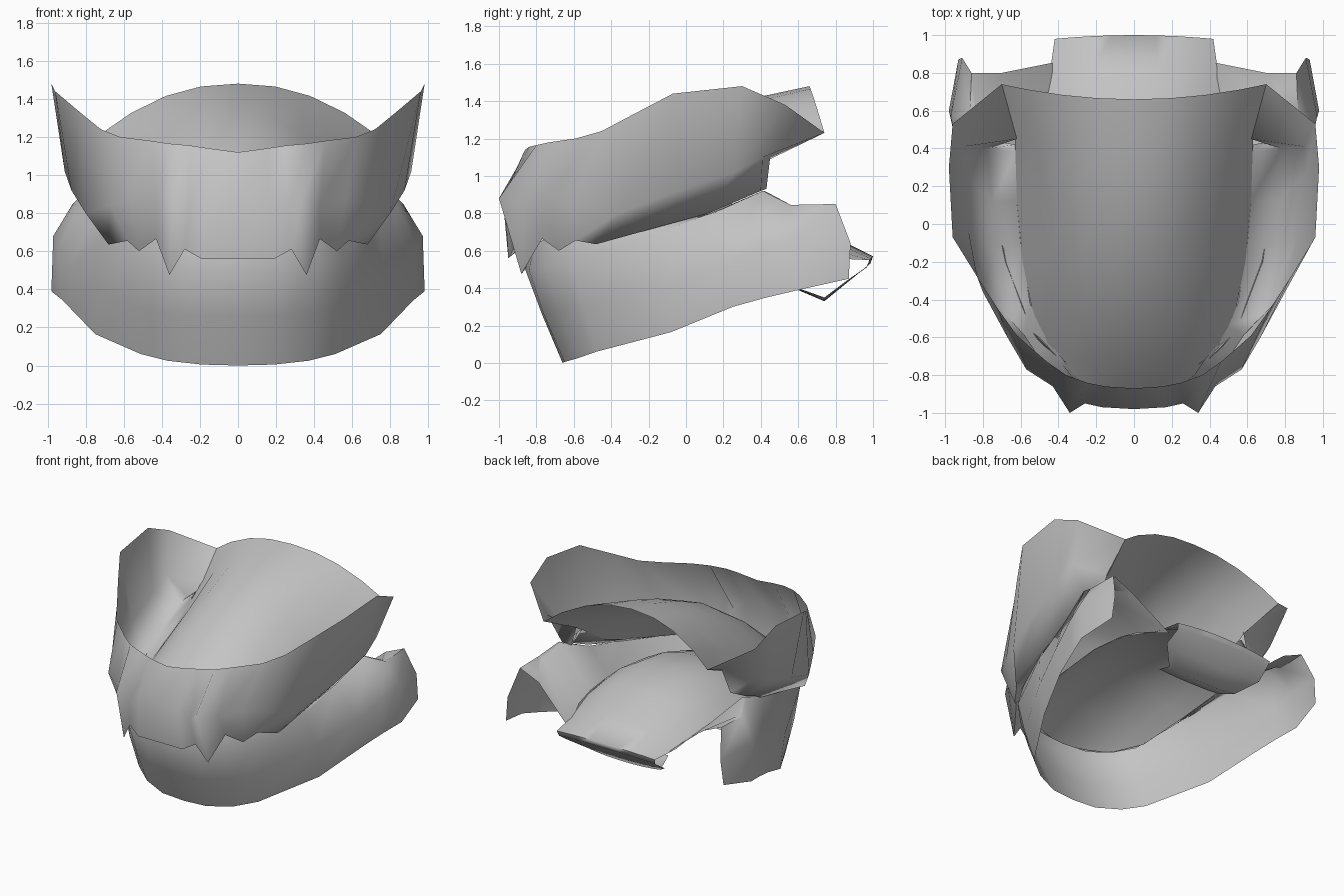
import bpy, bmesh, math

grey = bpy.data.materials.new("plain grey")
grey.diffuse_color = (0.55, 0.55, 0.55, 1)


def sheet(name, cols):
    """Skin a grid of points, given as a list of equally long columns."""
    bm = bmesh.new()
    g = [[bm.verts.new(p) for p in c] for c in cols]
    for a, b in zip(g, g[1:]):
        for i in range(len(a) - 1):
            bm.faces.new((a[i], b[i], b[i + 1], a[i + 1]))
    bmesh.ops.remove_doubles(bm, verts=bm.verts, dist=0.0005)
    bmesh.ops.recalc_face_normals(bm, faces=bm.faces)
    me = bpy.data.meshes.new(name)
    bm.to_mesh(me)
    bm.free()
    ob = bpy.data.objects.new(name, me)
    bpy.context.collection.objects.link(ob)
    me.materials.append(grey)
    bpy.ops.object.select_all(action='DESELECT')
    ob.select_set(True)
    bpy.context.view_layer.objects.active = ob
    bpy.ops.object.shade_smooth_by_angle(angle=math.radians(85))
    return ob


def both_sides(half):
    """Mirror columns that start on the centre line."""
    return [[(-x, y, z) for x, y, z in c] for c in half[:0:-1]] + half


def dome(name, rows, power, us=(0, .28, .54, .8, 1)):
    """Arched sheet: rows of (y centre, y edge, half width, edge z, apex z)."""
    grid = []
    for yc, ye, w, ze, za in rows:
        row = []
        for u in [-u for u in us[:0:-1]] + list(us):
            k = abs(u) ** power
            row.append((w * u, yc + (ye - yc) * u * u, za + (ze - za) * k))
        grid.append(row)
    return sheet(name, grid)


# Upper jaw: outer wall from the tooth line (with fangs) up to the rim
upper = [
    [(0, -.95, .56), (0, -.98, .88), (0, -.87, 1.12)],
    [(.19, -.95, .56), (.17, -.97, .88), (.15, -.86, 1.14)],
    [(.28, -.92, .61), (.26, -.95, .80), (.25, -.84, 1.155)],
    [(.36, -.88, .475), (.34, -1.0, .88), (.36, -.80, 1.165)],
    [(.43, -.77, .665), (.43, -.86, .84), (.46, -.73, 1.18)],
    [(.52, -.68, .60), (.57, -.77, .88), (.62, -.59, 1.20)],
    [(.58, -.59, .655), (.67, -.60, .84), (.72, -.45, 1.24)],
    [(.68, -.48, .635), (.80, -.36, .80), (.83, -.28, 1.33)],
    [(.72, -.10, .74), (.875, -.04, .92), (.96, -.07, 1.44)],
    [(.75, .12, .80), (.91, .26, 1.02), (.98, .30, 1.48)],
    [(.78, .40, .92), (.90, .41, 1.10), (.96, .53, 1.38)],
    [(.68, .43, .93), (.62, .45, 1.10), (.70, .74, 1.23)],
]
# Inner side of the upper teeth, running in to the palate
inner = [(0, -.87, .64), (.19, -.86, .64), (.26, -.84, .65), (.32, -.80, .66),
         (.38, -.71, .70), (.45, -.63, .68), (.50, -.54, .70), (.55, -.42, .71),
         (.60, -.10, .80), (.62, .12, .88), (.62, .38, 1.05), (.63, .42, 1.05)]
for c, p in zip(upper, inner):
    c.insert(0, p)
sheet("upper_jaw_wall", both_sides(upper))

# Palate: arched roof rising to the back
dome("palate", [
    (-.88, -.82, .32, .64, .65), (-.74, -.68, .43, .67, .80),
    (-.5, -.5, .53, .69, 1.0), (-.2, -.2, .59, .77, 1.2),
    (.1, .12, .62, .88, 1.33), (.38, .45, .63, 1.09, 1.42),
    (.66, .74, .70, 1.23, 1.48)], 2.2)

# Lower jaw: outer wall, gum crest behind the upper teeth, inner gum
lower = [
    [(0, -.66, 0), (0, -.77, .26), (0, -.86, .50), (0, -.78, .51)],
    [(.19, -.65, .005), (.21, -.76, .26), (.23, -.84, .50), (.21, -.76, .51)],
    [(.37, -.58, .025), (.40, -.67, .28), (.41, -.75, .52), (.36, -.67, .52)],
    [(.51, -.48, .06), (.54, -.55, .31), (.55, -.61, .55), (.47, -.54, .54)],
    [(.75, -.08, .165), (.76, -.12, .42), (.70, -.20, .68), (.53, -.16, .60)],
    [(.88, .25, .30), (.88, .20, .52), (.75, .12, .79), (.53, .20, .64)],
    [(.93, .43, .35), (.94, .42, .62), (.80, .41, .92), (.50, .45, .64)],
    [(.98, .60, .39), (.97, .57, .68), (.87, .56, .845), (.48, .62, .61)],
    [(.93, .87, .45), (.91, .88, .64), (.86, .80, .85), (.40, .86, .53)],
]
crest = [(0, -.82, .67), (.23, -.80, .67), (.40, -.71, .69), (.54, -.57, .67),
         (.68, -.20, .73), (.73, .13, .80), (.78, .42, .92), (.83, .57, .84),
         (.70, .80, .78)]
for c, p in zip(lower, crest):
    c.insert(3, p)
sheet("lower_jaw", both_sides(lower))

# Tongue: humped sheet with a flap folding under at the back
dome("tongue", [
    (-.78, -.66, .36, .52, .51), (-.52, -.48, .49, .55, .68),
    (-.15, -.12, .53, .61, .81), (.2, .2, .53, .64, .86),
    (.5, .5, .49, .63, .80), (.78, .77, .45, .56, .68),
    (1.0, .98, .42, .55, .57), (.985, .965, .41, .51, .53),
    (.85, .86, .42, .44, .42), (.74, .74, .30, .35, .33),
    (.60, .60, .27, .40, .39)], 2.5)
